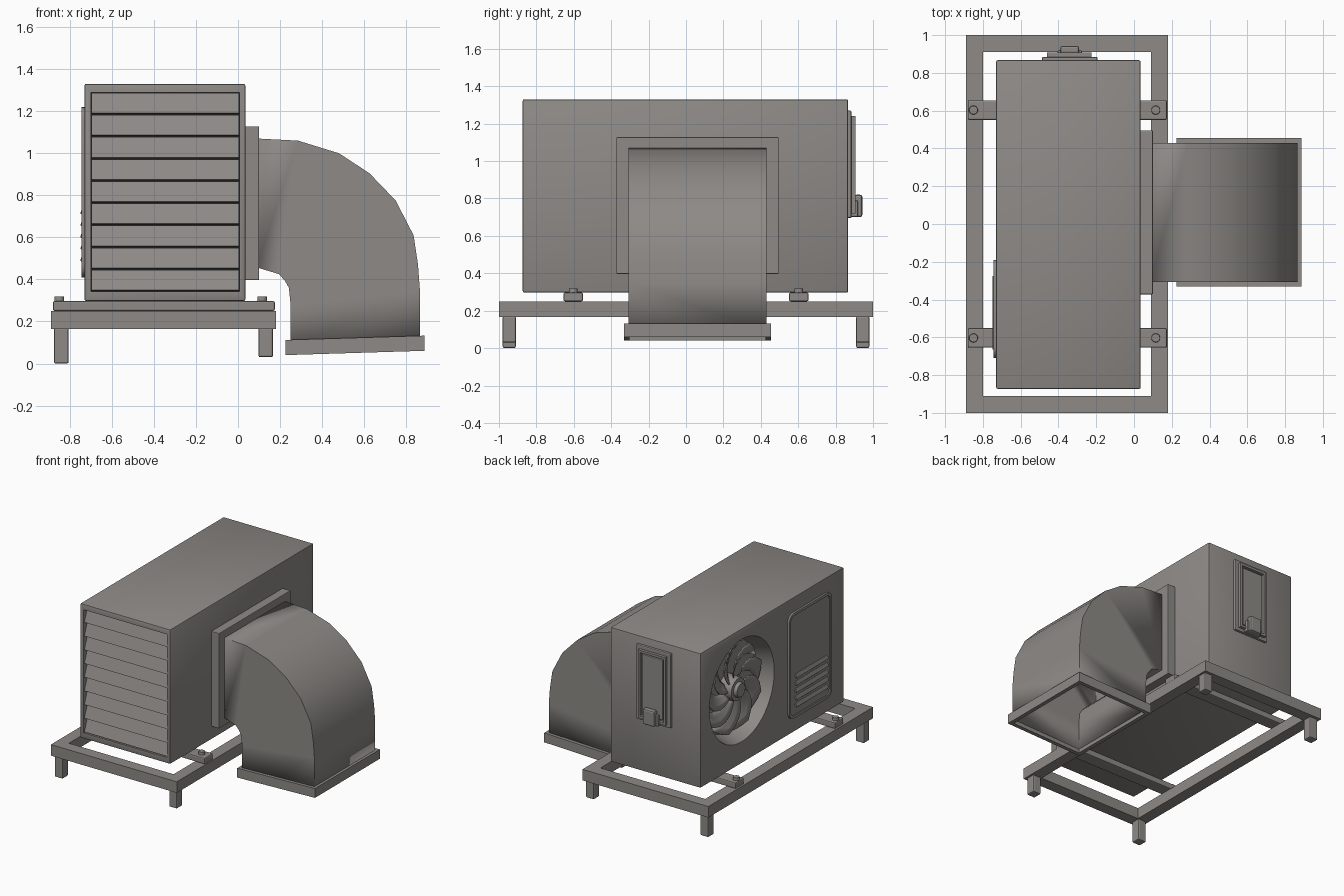
import bpy, bmesh, math
from mathutils import Matrix, Vector

if "Cube" in bpy.data.objects:
    bpy.data.objects.remove(bpy.data.objects["Cube"])


def material(name, rgb):
    m = bpy.data.materials.new(name)
    m.diffuse_color = (*rgb, 1)
    m.use_nodes = True
    m.node_tree.nodes["Principled BSDF"].inputs["Base Color"].default_value = m.diffuse_color
    return m


GREY = material("warm grey metal", (0.27, 0.255, 0.24))
DARK = material("dark interior", (0.012, 0.012, 0.012))


def finish(name, bm, mat=GREY, bevel=0.0, smooth=None):
    bmesh.ops.recalc_face_normals(bm, faces=bm.faces)
    me = bpy.data.meshes.new(name)
    bm.to_mesh(me)
    bm.free()
    me.materials.append(mat)
    ob = bpy.data.objects.new(name, me)
    bpy.context.collection.objects.link(ob)
    if bevel:
        b = ob.modifiers.new("bevel", 'BEVEL')
        b.width, b.segments = bevel, 2
    if smooth:
        bpy.context.view_layer.objects.active = ob
        ob.select_set(True)
        bpy.ops.object.shade_smooth_by_angle(angle=math.radians(smooth))
        ob.select_set(False)
    return ob


def box(name, x, y, z, mat=GREY, bevel=0.0, tilt=None):
    """Box from ranges; tilt = (angle, axis) about its centre."""
    c = Vector([(a + b) / 2 for a, b in (x, y, z)])
    bm = bmesh.new()
    bmesh.ops.create_cube(bm, size=1, matrix=Matrix.Diagonal((x[1] - x[0], y[1] - y[0], z[1] - z[0], 1)))
    if tilt:
        bmesh.ops.rotate(bm, verts=bm.verts, matrix=Matrix.Rotation(tilt[0], 3, tilt[1]))
    bmesh.ops.translate(bm, verts=bm.verts, vec=c)
    return finish(name, bm, mat, bevel)


def cylinder(name, p, r1, r2, depth, axis='Z', seg=24):
    bm = bmesh.new()
    rot = Matrix.Rotation(math.pi / 2, 4, 'Y') if axis == 'X' else Matrix()
    bmesh.ops.create_cone(bm, cap_ends=True, segments=seg, radius1=r1, radius2=r2,
                          depth=depth, matrix=Matrix.Translation(p) @ rot)
    return finish(name, bm, smooth=35)


def outline(u, v, r):
    if not r:
        return [(u[0], v[0]), (u[1], v[0]), (u[1], v[1]), (u[0], v[1])]
    pts = []
    for k, (cu, cv) in enumerate([(u[1] - r, v[1] - r), (u[0] + r, v[1] - r), (u[0] + r, v[0] + r), (u[1] - r, v[0] + r)]):
        for i in range(6):
            a = (k + i / 5) * math.pi / 2
            pts.append((cu + r * math.cos(a), cv + r * math.sin(a)))
    return pts


def ring(name, axis, u, v, d, wall, r=0.0, shear=0.0):
    """Rectangular ring, optionally with round corners, extruded along an axis."""
    place = {'X': lambda a, b, c: (c, a, b), 'Y': lambda a, b, c: (a, c, b),
             'Z': lambda a, b, c: (a, b, c + shear * (a - u[0]))}[axis]
    inner_r = max(r - wall, 0.01) if r else 0
    ins = outline((u[0] + wall, u[1] - wall), (v[0] + wall, v[1] - wall), inner_r)
    bm = bmesh.new()
    loops = [[bm.verts.new(place(a, b, c)) for a, b in pts]
             for pts, c in ((outline(u, v, r), d[0]), (outline(u, v, r), d[1]), (ins, d[1]), (ins, d[0]))]
    n = len(ins)
    for k in range(4):
        A, B = loops[k], loops[(k + 1) % 4]
        for i in range(n):
            j = (i + 1) % n
            bm.faces.new((A[i], A[j], B[j], B[i]))
    return finish(name, bm, smooth=30 if r else None)


# Base frame, legs, cross rails and bolts
ring("base_frame", 'Z', (-0.89, 0.18), (-1, 1), (0.165, 0.25), 0.09)
for s in (-1, 1):
    y = (s * 0.945 - 0.035, s * 0.945 + 0.035)
    box("left_leg", (-0.875, -0.805), y, (0, 0.17), bevel=0.008)
    box("right_leg", (0.098, 0.166), y, (0.03, 0.17), bevel=0.008)
    yc = s * 0.603
    box("cross_rail", (-0.88, 0.175), (yc - 0.052, yc + 0.052), (0.25, 0.297), bevel=0.008)
    for x in (-0.85, 0.115):
        cylinder("rail_bolt", (x, yc, 0.305), 0.024, 0.022, 0.026)

# Casing with louvre recess at the front and fan recess on the left
FY, FZ = 0.365, 0.856
body = box("casing", (-0.73, 0.035), (-0.873, 0.867), (0.297, 1.33), bevel=0.008)
cutters = [box("louvre_cutter", (-0.70, 0.008), (-1.0, -0.75), (0.342, 1.288)),
           cylinder("fan_cutter", (-0.68, FY, FZ), 0.403, 0.35, 0.16, 'X', 48)]
for c in cutters:
    m = body.modifiers.new("cut", 'BOOLEAN')
    m.object, m.operation, m.solver = c, 'DIFFERENCE', 'EXACT'
bpy.context.view_layer.update()
cut = bpy.data.meshes.new_from_object(body.evaluated_get(bpy.context.evaluated_depsgraph_get()))
body.modifiers.clear()
body.data = cut
for c in cutters:
    bpy.data.objects.remove(c)
body.select_set(True)
bpy.context.view_layer.objects.active = body
bpy.ops.object.shade_smooth_by_angle(angle=math.radians(25))
body.select_set(False)

# Front louvres over a dark cavity
box("louvre_backing", (-0.70, 0.008), (-0.80, -0.752), (0.342, 1.288), DARK)
for i in range(9):
    z = 1.237 - i * 0.1052
    box("louvre_slat", (-0.696, 0.004), (-0.853, -0.843), (z - 0.051, z + 0.051), tilt=(-0.36, 'X'))

# Fan: hub and swept blades
cylinder("fan_hub", (-0.65, FY, FZ), 0.085, 0.095, 0.10, 'X')
cylinder("fan_cap", (-0.71, FY, FZ), 0.05, 0.06, 0.03, 'X')
bm = bmesh.new()
for b in range(9):
    grid = []
    for i in range(7):
        t = i / 6
        rad = 0.07 + 0.265 * t
        row = []
        for j in range(4):
            w = j / 3
            a = b * math.tau / 9 + 0.75 * t * t + 0.6 * w
            row.append(bm.verts.new((-0.675 + 0.045 * w, FY + rad * math.cos(a), FZ + rad * math.sin(a))))
        grid.append(row)
    for i in range(6):
        for j in range(3):
            bm.faces.new((grid[i][j], grid[i + 1][j], grid[i + 1][j + 1], grid[i][j + 1]))
blades = finish("fan_blades", bm, smooth=40)
blades.modifiers.new("thickness", 'SOLIDIFY').thickness = 0.008

# Left service panel with vents
ring("service_panel_rim", 'X', (-0.71, -0.19), (0.41, 1.22), (-0.745, -0.725), 0.022, 0.06)
box("service_panel", (-0.736, -0.725), (-0.69, -0.21), (0.43, 1.20))
for i in range(5):
    z = 0.50 + i * 0.056
    box("panel_vent", (-0.746, -0.728), (-0.665, -0.275), (z - 0.016, z + 0.016), bevel=0.005, tilt=(0.35, 'Y'))

# Rear access hatch and latch
box("hatch_base", (-0.488, -0.193), (0.86, 0.885), (0.695, 1.27), bevel=0.008)
ring("hatch_rim", 'Y', (-0.46, -0.225), (0.72, 1.242), (0.88, 0.907), 0.018)
box("hatch_door", (-0.43, -0.255), (0.88, 0.901), (0.75, 1.212), bevel=0.005)
box("latch_base", (-0.405, -0.275), (0.88, 0.92), (0.70, 0.79), bevel=0.008)
box("latch_handle", (-0.39, -0.29), (0.90, 0.943), (0.70, 0.82), bevel=0.012)

# Duct: wall flange, hollow elbow, tilted outlet flange
box("wall_flange", (0.03, 0.10), (-0.372, 0.495), (0.397, 1.128), bevel=0.004)
outer = [(0.09, 1.07), (0.285, 1.06), (0.48, 1.0), (0.625, 0.905), (0.75, 0.775),
         (0.835, 0.61), (0.856, 0.47), (0.865, 0.35), (0.865, 0.09)]
inner = [(0.09, 0.457), (0.195, 0.425), (0.222, 0.395), (0.242, 0.36), (0.25, 0.28), (0.25, 0.07)]
bm = bmesh.new()
O, I = [[[bm.verts.new((x, y, z)) for x, z in pts] for y in (-0.308, 0.43)] for pts in (outer, inner)]
for A, B in (O, I):
    for i in range(len(A) - 1):
        bm.faces.new((A[i], A[i + 1], B[i + 1], B[i]))
for A, B in zip(O, I):
    bm.faces.new(A + B[::-1])
elbow = finish("duct_elbow", bm, smooth=40)
s = elbow.modifiers.new("thickness", 'SOLIDIFY')
s.thickness, s.offset = 0.01, -1
ring("outlet_flange", 'Z', (0.226, 0.887), (-0.332, 0.455), (0.04, 0.112), 0.03, shear=0.031)
